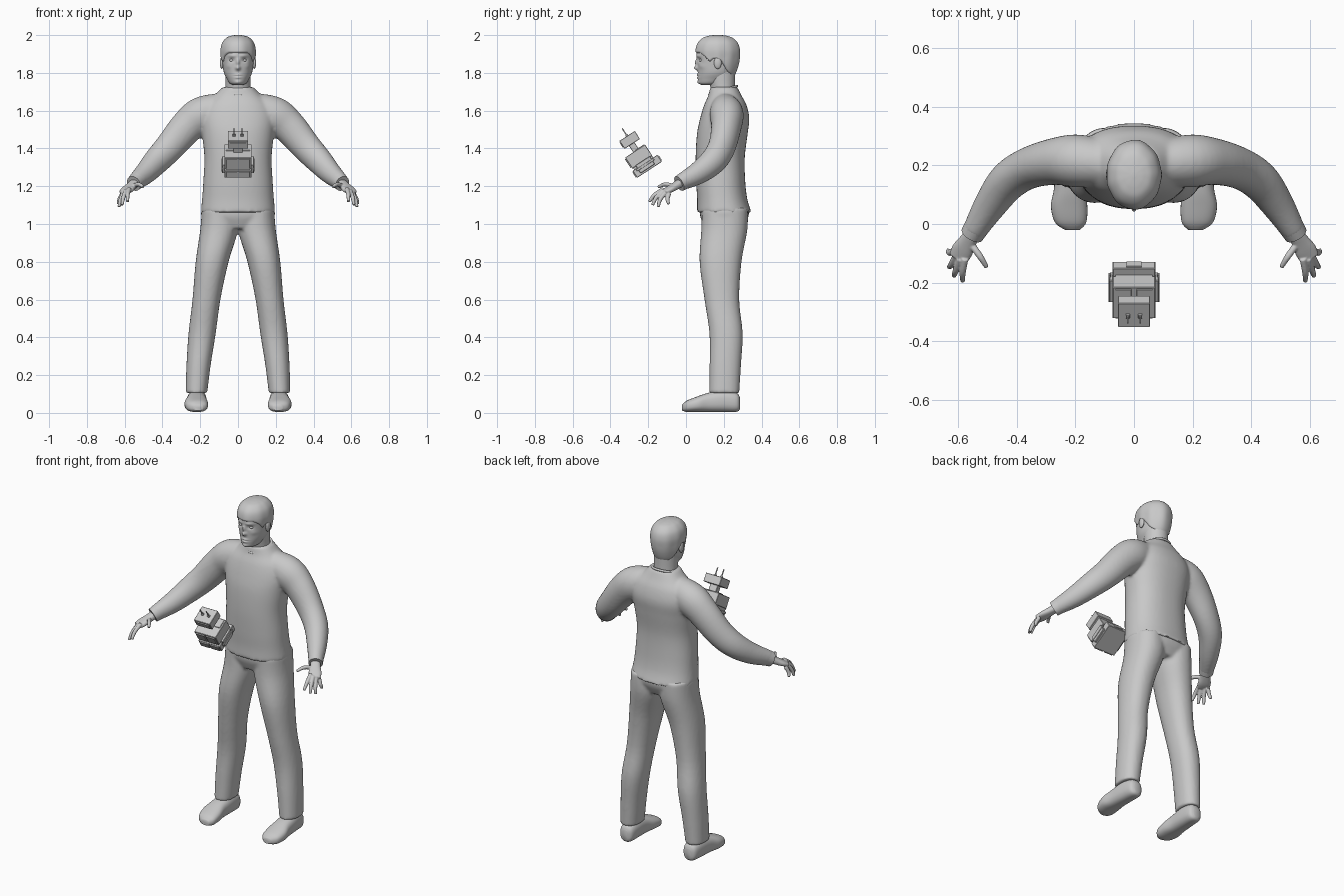
import bpy, bmesh, math
from mathutils import Vector, Matrix

if "Cube" in bpy.data.objects:
    bpy.data.objects.remove(bpy.data.objects["Cube"])

grey = bpy.data.materials.new("plain_grey")
grey.use_nodes = True
grey.diffuse_color = (0.58, 0.58, 0.58, 1)
grey.node_tree.nodes["Principled BSDF"].inputs["Base Color"].default_value = grey.diffuse_color


def finish(name, bm, voxel=0, smooth_steps=4, angle=40):
    """Turn a bmesh into an object, optionally fusing its pieces."""
    bmesh.ops.recalc_face_normals(bm, faces=bm.faces)
    mesh = bpy.data.meshes.new(name)
    bm.to_mesh(mesh)
    bm.free()
    mesh.materials.append(grey)
    for poly in mesh.polygons:
        poly.use_smooth = True
    mesh.set_sharp_from_angle(angle=math.radians(angle))
    obj = bpy.data.objects.new(name, mesh)
    bpy.context.scene.collection.objects.link(obj)
    if voxel:
        fuse = obj.modifiers.new("fuse", 'REMESH')
        fuse.mode = 'VOXEL'
        fuse.voxel_size = voxel
        fuse.use_smooth_shade = True
        soft = obj.modifiers.new("soften", 'SMOOTH')
        soft.factor = 0.5
        soft.iterations = smooth_steps
    return obj


def spline(rows, n):
    """Smooth in-between rows through the given ones."""
    rows = [Vector(r) for r in rows]
    out = []
    for i in range(len(rows) - 1):
        b, c = rows[i], rows[i + 1]
        a, d = rows[max(i - 1, 0)], rows[min(i + 2, len(rows) - 1)]
        for k in range(n):
            t = k / n
            out.append(b + (c - a) * t / 2 + (a * 2 - b * 5 + c * 4 - d) * t * t / 2
                       + (b * 3 - a - c * 3 + d) * t ** 3 / 2)
    return out + [rows[-1]]


def loft(bm, rows, sides=32, axis=None, power=2.0, n=5, flip=1):
    """Tube through rows of (x, y, z, half width, half depth)."""
    rows = spline(rows, n)
    rings = []
    for i, r in enumerate(rows):
        centre = Vector(r[:3])
        if axis == 'Z':
            u, v = Vector((1, 0, 0)), Vector((0, 1, 0))
        elif axis == 'Y':
            u, v = Vector((1, 0, 0)), Vector((0, 0, 1))
        else:
            t = Vector(rows[min(i + 1, len(rows) - 1)][:3]) - Vector(rows[max(i - 1, 0)][:3])
            u = t.cross(Vector((0, 0, 1))).normalized()
            v = t.cross(u).normalized()
        ring = []
        for k in range(sides):
            ang = math.tau * k / sides
            c, s = math.cos(ang), math.sin(ang)
            c = math.copysign(abs(c) ** (2 / power), c)
            s = math.copysign(abs(s) ** (2 / power), s)
            p = centre + u * c * r[3] + v * s * r[4]
            ring.append(bm.verts.new((p.x * flip, p.y, p.z)))
        rings.append(ring)
    for lo, hi in zip(rings, rings[1:]):
        for k in range(sides):
            bm.faces.new((lo[k - 1], lo[k], hi[k], hi[k - 1]))
    bm.faces.new(rings[0])
    bm.faces.new(rings[-1])


def ellipsoid(name, centre, size):
    bm = bmesh.new()
    bmesh.ops.create_uvsphere(bm, u_segments=20, v_segments=12, radius=1,
                              matrix=Matrix.Translation(centre) @ Matrix.Diagonal((*size, 1)))
    return finish(name, bm, angle=180)


SIDES = ((1, "left"), (-1, "right"))

# Jumper: torso and both sleeves fused together
torso = [(0, .202, 1.062, .198, .144), (0, .192, 1.13, .19, .133), (0, .184, 1.22, .184, .13),
         (0, .181, 1.35, .178, .13), (0, .192, 1.475, .19, .134), (0, .205, 1.56, .198, .13),
         (0, .208, 1.63, .175, .112), (0, .206, 1.68, .125, .088), (0, .2, 1.725, .082, .072)]
sleeve = [(.08, .205, 1.615, .075, .08), (.19, .215, 1.578, .09, .097), (.27, .213, 1.515, .08, .09),
          (.36, .19, 1.41, .071, .08), (.43, .145, 1.335, .067, .072), (.49, .065, 1.27, .056, .06),
          (.545, -.025, 1.222, .041, .045)]
bm = bmesh.new()
loft(bm, torso, 48, 'Z', 2.3)
for flip, _ in SIDES:
    loft(bm, sleeve, 32, flip=flip)
finish("jumper", bm, .009, 6)

# Collar band
bpy.ops.mesh.primitive_torus_add(major_radius=.076, minor_radius=.007, major_segments=40,
                                 minor_segments=10, location=(0, .197, 1.708),
                                 rotation=(math.radians(17), 0, 0))
collar = bpy.context.object
collar.name = "collar"
collar.data.materials.append(grey)
bpy.ops.object.shade_smooth()

# Trousers: seat and both legs fused together
leg = [(.1, .205, 1.08, .092, .122), (.1, .203, .97, .1, .122), (.137, .183, .8, .087, .111),
       (.167, .19, .6, .074, .092), (.19, .212, .42, .072, .088), (.209, .208, .25, .064, .083),
       (.22, .203, .105, .057, .079)]
bm = bmesh.new()
loft(bm, [(0, .203, 1.09, .19, .128), (0, .203, 1.04, .193, .128), (0, .2, .975, .14, .1)], 48, 'Z', 2.3)
for flip, _ in SIDES:
    loft(bm, leg, 32, 'Z', 2.2, flip=flip)
finish("trousers", bm, .009, 5)

# Shoes, hands and cuffs
shoe = [(.215, .286, .05, .02, .03), (.215, .268, .056, .042, .05), (.217, .2, .063, .05, .058),
        (.22, .12, .056, .053, .051), (.221, .06, .046, .062, .041), (.216, .005, .035, .053, .03),
        (.21, -.02, .028, .025, .016)]
palm = [(.54, -.02, 1.225, .026, .023), (.566, -.058, 1.2, .03, .02), (.585, -.09, 1.182, .037, .017),
        (.6, -.118, 1.17, .033, .011)]
digits = [((.576, -.118, 1.186), (.584, -.165, 1.155), (.584, -.195, 1.118)),
          ((.593, -.118, 1.178), (.607, -.158, 1.14), (.614, -.177, 1.1)),
          ((.606, -.108, 1.168), (.622, -.138, 1.127), (.63, -.147, 1.09)),
          ((.612, -.09, 1.162), (.628, -.098, 1.13), (.634, -.09, 1.105)),
          ((.558, -.065, 1.2), (.525, -.11, 1.21), (.502, -.147, 1.195))]
for flip, side in SIDES:
    bm = bmesh.new()
    loft(bm, shoe, 32, 'Y', 2.5, flip=flip)
    finish(side + "_shoe", bm, angle=60)
    bm = bmesh.new()
    loft(bm, palm, 24, power=2.4, flip=flip)
    for joints in digits:
        loft(bm, [(*p, r, r) for p, r in zip(joints, (.012, .011, .008))], 12, flip=flip)
    finish(side + "_hand", bm, .0035, 3)
    bm = bmesh.new()
    loft(bm, [(.53, 0, 1.235, .044, .047), (.552, -.036, 1.214, .04, .043)], 28, flip=flip)
    finish(side + "_cuff", bm)

# Head: smooth loft with features pushed out of and into the face
skull = [(0, .118, 1.735, .022, .032), (0, .132, 1.745, .044, .063), (0, .15, 1.77, .06, .087),
         (0, .16, 1.8, .074, .097), (0, .166, 1.84, .081, .105), (0, .168, 1.88, .085, .11),
         (0, .168, 1.92, .087, .111), (0, .168, 1.955, .079, .1), (0, .168, 1.98, .058, .074),
         (0, .168, 1.99, .033, .043), (0, .168, 1.994, .006, .008)]
# (x, z, spread in x, spread in z, push forward)
features = [(0, 1.826, .012, .011, .02), (0, 1.855, .008, .018, .013), (.034, 1.868, .014, .01, -.01),
            (.03, 1.89, .022, .007, .005), (.052, 1.835, .016, .014, .004), (0, 1.79, .019, .005, .006),
            (0, 1.775, .016, .005, .006), (0, 1.783, .022, .002, -.003), (0, 1.75, .018, .01, .006)]
bm = bmesh.new()
loft(bm, skull, 128, 'Z', n=8)
for v in bm.verts:
    if v.co.y < .13:
        x, z = abs(v.co.x), v.co.z
        v.co.y -= sum(push * math.exp(-((x - fx) / sx) ** 2 - ((z - fz) / sz) ** 2)
                      for fx, fz, sx, sz, push in features)
finish("head", bm, angle=180)

# Hair: the same loft, swelling above the hairline and sunk below it
hairline = [(0, 1.905), (.075, 1.902), (.1, 1.885), (.125, 1.855), (.15, 1.875), (.185, 1.86),
            (.215, 1.81), (.24, 1.785), (.4, 1.78)]
bm = bmesh.new()
loft(bm, skull, 96, 'Z', n=8)
middle = Vector((0, .168, 1.88))
for v in bm.verts:
    for (y0, z0), (y1, z1) in zip(hairline, hairline[1:]):
        if y0 <= v.co.y < y1:
            line = z0 + (z1 - z0) * (v.co.y - y0) / (y1 - y0)
    blend = min(max((v.co.z - line) / .012 + .5, 0), 1)
    out = (v.co - middle).normalized()
    wave = .0015 * math.sin(9 * math.atan2(out.x, out.y)) * (1 - abs(out.z))
    v.co += out * (-.025 + (.032 + wave) * blend)
finish("hair", bm, angle=180)

bm = bmesh.new()
loft(bm, [(0, .2, 1.66, .072, .066), (0, .195, 1.72, .067, .065), (0, .185, 1.81, .068, .076)], 40, 'Z')
finish("neck", bm)
for flip, side in SIDES:
    ellipsoid(side + "_ear", (.086 * flip, .168, 1.853), (.01, .02, .032))
    ellipsoid(side + "_eye", (.033 * flip, .083, 1.866), (.013, .012, .009))

# Floating gadget, leaning forward
tilt = Matrix.Translation((0, -.193, 1.287)) @ Matrix.Rotation(math.radians(33), 4, 'X')


def box(name, centre, size, bevel=.002):
    bm = bmesh.new()
    bmesh.ops.create_cube(bm, size=1, matrix=Matrix.Translation(centre) @ Matrix.Diagonal((*size, 1)))
    if bevel:
        bmesh.ops.bevel(bm, geom=bm.edges[:], offset=bevel, segments=1, affect='EDGES')
    bm.transform(tilt)
    return finish(name, bm, angle=20)


box("gadget_base", (0, 0, .022), (.145, .156, .044))
box("gadget_waist", (0, -.008, .05), (.125, .12, .02), 0)
box("gadget_body", (0, -.01, .09), (.145, .126, .07))
box("gadget_neck", (0, -.005, .145), (.05, .035, .045))
box("gadget_head", (0, -.002, .19), (.108, .097, .05))
box("gadget_visor", (0, -.052, .19), (.085, .006, .032), 0)
box("gadget_back_plate", (0, .08, .022), (.05, .006, .03), 0)
for flip, side in SIDES:
    box("gadget_" + side + "_panel", (.077 * flip, -.005, .035), (.014, .09, .05))
    box("gadget_" + side + "_rail", (.083 * flip, -.005, .035), (.008, .11, .012), .001)
    box("gadget_" + side + "_door", (.034 * flip, -.075, .09), (.058, .008, .055), .001)
    box("gadget_" + side + "_lower_door", (.034 * flip, -.079, .022), (.058, .008, .036), .001)
    box("gadget_" + side + "_top_plate", (.036 * flip, .02, .126), (.055, .055, .006), .001)
    box("gadget_" + side + "_antenna", (.021 * flip, -.002, .238), (.006, .006, .05), .001)
    box("gadget_" + side + "_antenna_foot", (.021 * flip, -.002, .218), (.014, .014, .01), .001)
